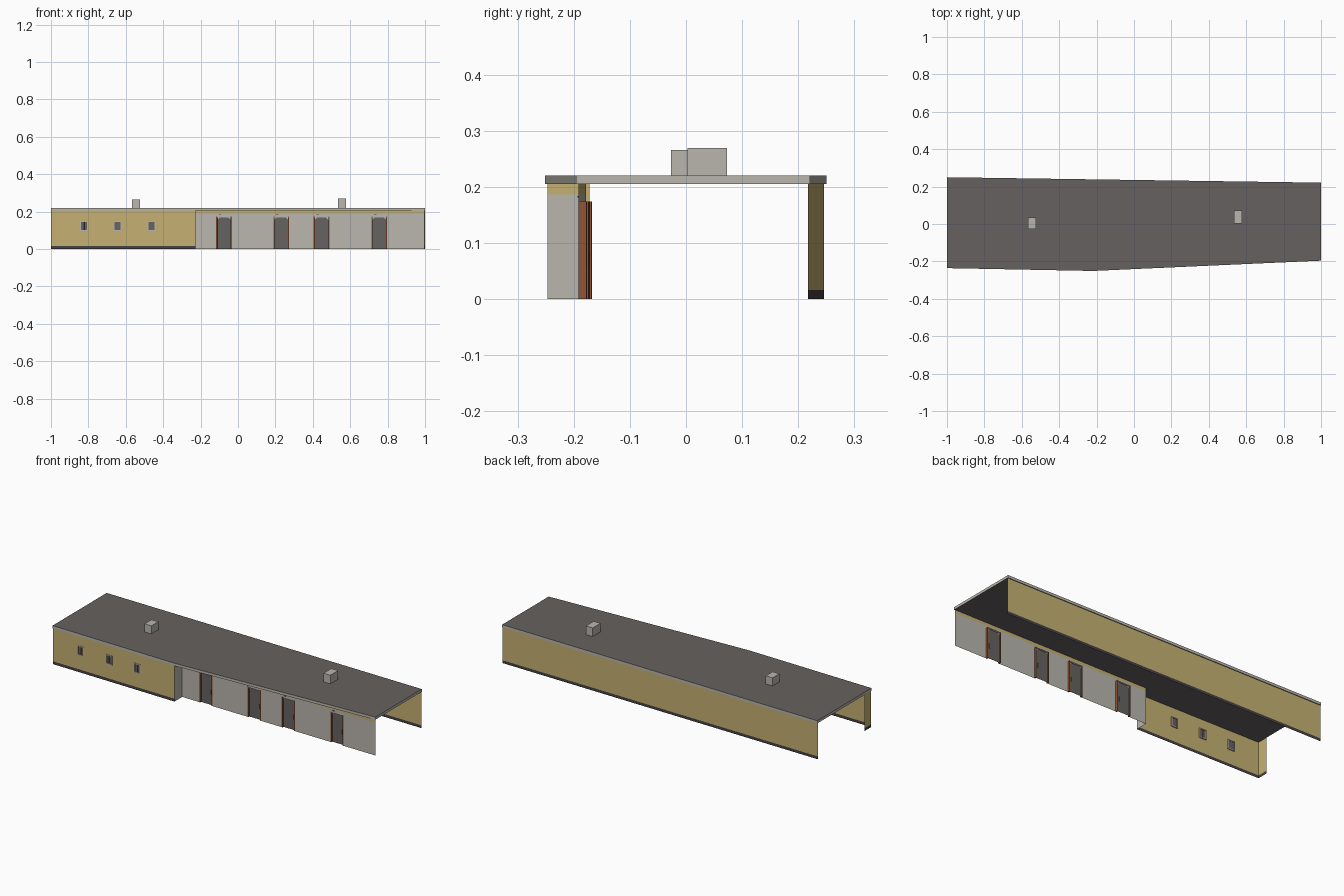
import bpy, bmesh, math
from mathutils import Matrix, Vector

cube = bpy.data.objects.get("Cube")
if cube:
    bpy.data.objects.remove(cube, do_unlink=True)


def material(name, rgb):
    m = bpy.data.materials.new(name)
    m.use_nodes = True
    m.diffuse_color = (*rgb, 1)
    m.node_tree.nodes["Principled BSDF"].inputs["Base Color"].default_value = (*rgb, 1)
    return m


YELLOW = material("yellow_plaster", (0.56, 0.44, 0.17))
GREY = material("light_grey", (0.49, 0.47, 0.42))
ROOF = material("roof_grey", (0.13, 0.12, 0.115))
BASE = material("dark_base", (0.06, 0.055, 0.06))
WOOD = material("brown_wood", (0.28, 0.09, 0.035))
GLASS = material("grey_glass", (0.13, 0.125, 0.12))

TOP = 0.205


def finish(bm, name, mats, frame=Matrix()):
    mesh = bpy.data.meshes.new(name)
    bm.to_mesh(mesh)
    bm.free()
    for m in mats:
        mesh.materials.append(m)
    obj = bpy.data.objects.new(name, mesh)
    obj.matrix_world = frame
    bpy.context.collection.objects.link(obj)
    return obj


def box(name, mat, x, y, z, frame=Matrix()):
    """Box from (low, high) pairs on each axis."""
    bm = bmesh.new()
    bmesh.ops.create_cube(bm, size=1)
    for v in bm.verts:
        v.co = [r[0] + (c + 0.5) * (r[1] - r[0]) for c, r in zip(v.co, (x, y, z))]
    return finish(bm, name, [mat], frame)


def prism(name, mats, outline, z0, z1):
    """Upright prism: first material on the caps, second on the rim."""
    bm = bmesh.new()
    cap = bm.faces.new([bm.verts.new((x, y, z0)) for x, y in outline])
    up = bmesh.ops.extrude_face_region(bm, geom=[cap])["geom"]
    bmesh.ops.translate(bm, vec=(0, 0, z1 - z0),
                        verts=[g for g in up if isinstance(g, bmesh.types.BMVert)])
    bmesh.ops.recalc_face_normals(bm, faces=bm.faces)
    for f in bm.faces:
        f.material_index = 0 if abs(f.normal.z) > 0.5 else 1
    return finish(bm, name, mats)


def wall(name, start, end, bands, openings=()):
    """Wall sheet from start to end; bands are (top height, material),
    openings are (x0, x1, z0, z1) along the wall. Returns its local frame."""
    run = Vector(end) - Vector(start)
    frame = Matrix.Translation((*start, 0)) @ Matrix.Rotation(math.atan2(run.y, run.x), 4, "Z")
    xs, zs = {0, run.length}, {0, *(t for t, m in bands)}
    for o in openings:
        xs.update(o[:2])
        zs.update(o[2:])
    xs, zs = sorted(xs), sorted(zs)
    bm = bmesh.new()
    for x0, x1 in zip(xs, xs[1:]):
        for z0, z1 in zip(zs, zs[1:]):
            cx, cz = (x0 + x1) / 2, (z0 + z1) / 2
            if any(a < cx < b and c < cz < d for a, b, c, d in openings):
                continue
            f = bm.faces.new([bm.verts.new((x, 0, z)) for x, z in
                              ((x0, z0), (x1, z0), (x1, z1), (x0, z1))])
            f.material_index = next(i for i, (t, m) in enumerate(bands) if cz < t)
    bmesh.ops.remove_doubles(bm, verts=bm.verts, dist=1e-5)
    finish(bm, name, [m for t, m in bands], frame)
    return frame


def plate(name, mat, outline, y, frame):
    bm = bmesh.new()
    bm.faces.new([bm.verts.new((x, y, z)) for x, z in outline])
    return finish(bm, name, [mat], frame)


# Roof slab with pale fascia
prism("roof", [ROOF, GREY],
      [(-1, -0.236), (-0.22, -0.251), (1, -0.196), (1, 0.221), (-1, 0.25)], TOP, 0.22)

# Roof vents
box("right_vent", GREY, (-0.568, -0.525), (-0.027, 0.035), (0.21, 0.266))
box("left_vent", GREY, (0.535, 0.578), (0.003, 0.073), (0.21, 0.269))

# Walls
yellow_bands = [(0.016, BASE), (TOP, YELLOW)]
grey_bands = [(0.187, GREY), (TOP, YELLOW)]
STEP = -0.226
windows = [(x - 0.021, x + 0.021, 0.096, 0.15) for x in (0.177, 0.357, 0.537)]
doors = [(x - 0.042 - STEP, x + 0.042 - STEP, 0, 0.174) for x in (-0.075, 0.231, 0.447, 0.755)]
wall("back_wall", (1, 0.217), (-1, 0.246), yellow_bands)
wall("end_return", (-1, -0.172), (-1, -0.232), yellow_bands)
wall("step_return", (STEP, -0.247), (STEP, -0.178), grey_bands)
plain = wall("window_wall", (-1, -0.232), (STEP, -0.247), yellow_bands, windows)
entry = wall("door_wall", (STEP, -0.178), (0.998, -0.192), grey_bands, doors)

# Windows: grey surround, glass and a crossing bar
for i, (x0, x1, z0, z1) in enumerate(windows, 1):
    t, depth = 0.005, (-0.002, 0.006)
    for side, a in (("right", x0), ("left", x1 - t)):
        box(f"window_{i}_{side}_jamb", GREY, (a, a + t), depth, (z0, z1), plain)
    for part, a in (("sill", z0), ("head", z1 - t)):
        box(f"window_{i}_{part}", GREY, (x0, x1), depth, (a, a + t), plain)
    plate(f"window_{i}_glass", GLASS, [(x0, z0), (x1, z0), (x1, z1), (x0, z1)], 0.003, plain)
    mid = (x0 + x1) / 2
    box(f"window_{i}_bar", WOOD, (mid - 0.001, mid + 0.001), (0, 0.005), (z0, z1), plain)

# Doors: wooden jambs, pale head with cut corners, glazed leaf, lamps above
for i, (x0, x1, z0, z1) in enumerate(doors, 1):
    t, cut = 0.006, 0.012
    for side, a in (("right", x0), ("left", x1 - t)):
        box(f"door_{i}_{side}_jamb", WOOD, (a, a + t), (-0.001, 0.012), (z0, z1), entry)
    box(f"door_{i}_head", GREY, (x0 + t, x1 - t), (0, 0.012), (z1 - t, z1), entry)
    a, b, h = x0 + t, x1 - t, z1 - t
    plate(f"door_{i}_leaf", GLASS, [(a, z0), (b, z0), (b, h - cut), (b - cut, h),
                                    (a + cut, h), (a, h - cut)], 0.008, entry)
    for side, c, d in (("right", a, cut), ("left", b, -cut)):
        plate(f"door_{i}_{side}_corner", GREY, [(c, h - cut), (c + d, h), (c, h)], 0.008, entry)
    box(f"door_{i}_lamp", BASE, (x0 + 0.015, x0 + 0.027), (-0.004, 0), (0.181, 0.184), entry)
    box(f"door_{i}_handle", WOOD, (b - 0.01, b - 0.007), (0.004, 0.012), (0.06, 0.085), entry)
